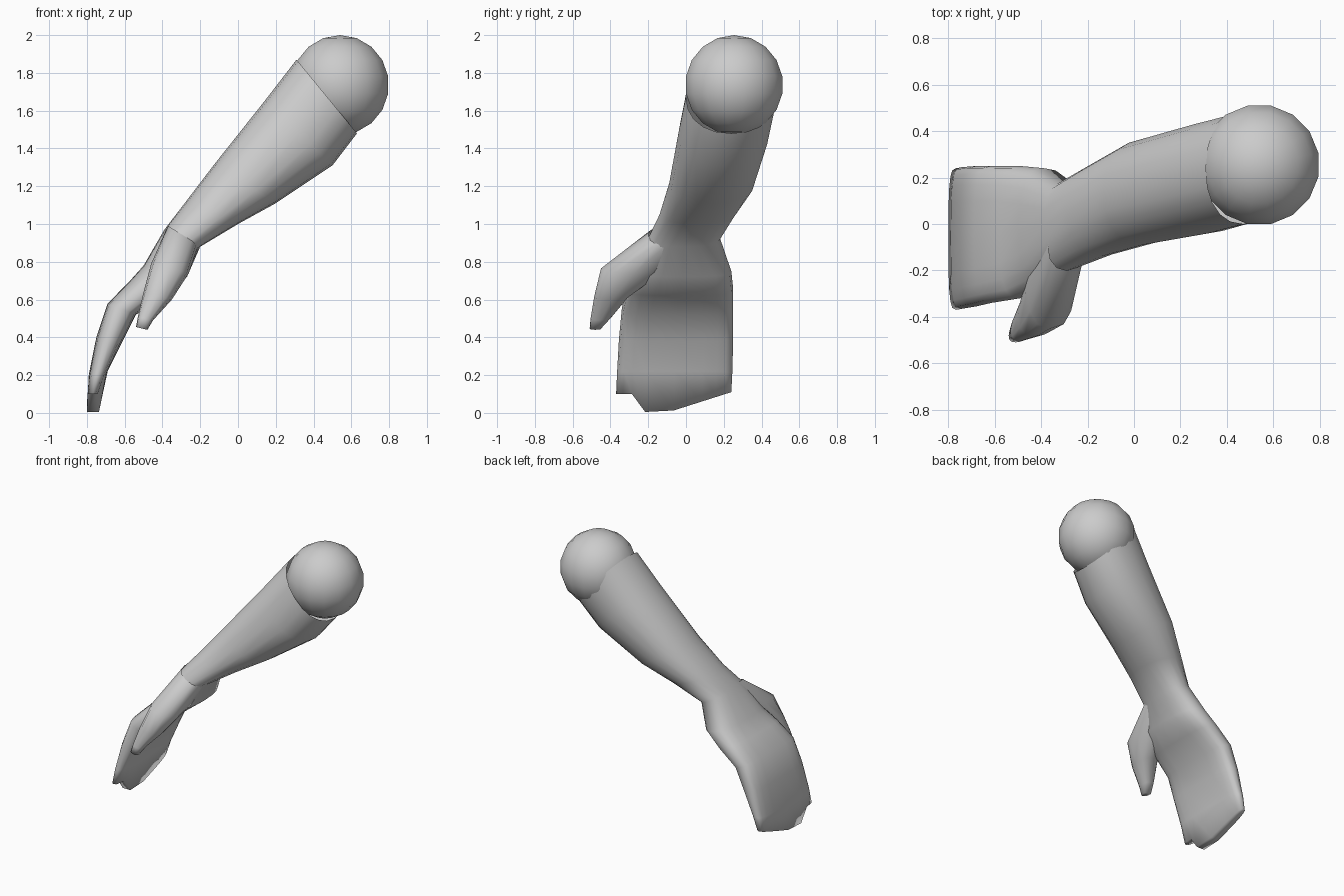
import bpy, bmesh, math

if "Cube" in bpy.data.objects:
    bpy.data.objects.remove(bpy.data.objects["Cube"])

grey = bpy.data.materials.new("plain grey")
grey.use_nodes = True
grey.diffuse_color = (0.6, 0.6, 0.6, 1)
grey.node_tree.nodes["Principled BSDF"].inputs["Base Color"].default_value = (0.6, 0.6, 0.6, 1)


def finish(name, bm):
    bmesh.ops.recalc_face_normals(bm, faces=bm.faces)
    for f in bm.faces:
        f.smooth = True
    mesh = bpy.data.meshes.new(name)
    bm.to_mesh(mesh)
    bm.free()
    mesh.materials.append(grey)
    ob = bpy.data.objects.new(name, mesh)
    bpy.context.collection.objects.link(ob)
    return ob


def power(v, e):
    return math.copysign(abs(v) ** e, v)


def loft(name, sections, sides, tip=None):
    """Section: back-of-hand (x, z), palm-side (x, z), y range, squareness."""
    bm = bmesh.new()
    rings = []
    for (xd, zd), (xp, zp), (y0, y1), e in sections:
        ring = []
        for i in range(sides):
            a = 2 * math.pi * i / sides
            s = (1 + power(math.sin(a), e)) / 2
            y = (y0 + y1) / 2 + power(math.cos(a), e) * (y1 - y0) / 2
            ring.append(bm.verts.new((xp + (xd - xp) * s, y, zp + (zd - zp) * s)))
        rings.append(ring)
    if tip:
        for v in rings[-1]:
            v.co.z = tip(v.co.y)
    for a, b in zip(rings, rings[1:]):
        for i in range(sides):
            j = (i + 1) % sides
            bm.faces.new((a[i], a[j], b[j], b[i]))
    # Close the far end with strips joining back to palm
    end = rings[-1]
    for i in range(sides // 2):
        quad = [end[i], end[i + 1], end[-i - 1], end[-i % sides]]
        bm.faces.new(list(dict.fromkeys(quad)))
    return finish(name, bm)


def fingertip_height(y):
    if y < -0.22:
        return 0.1
    return 0.005 + 0.105 * max(0, (y + 0.09) / 0.33)


# Elbow ball
bm = bmesh.new()
bmesh.ops.create_uvsphere(bm, u_segments=16, v_segments=9, radius=0.264)
ball = finish("elbow_ball", bm)
ball.location = (0.54, 0.255, 1.736)
ball.rotation_euler.z = math.pi / 16

# Forearm tapering into the wrist, palm and joined fingers
loft("forearm_and_hand", [
    ((0.31, 1.87), (0.63, 1.48), (0.0, 0.48), 0.9),
    ((0.14, 1.65), (0.50, 1.31), (-0.04, 0.44), 0.9),
    ((-0.13, 1.31), (0.20, 1.11), (-0.09, 0.36), 0.9),
    ((-0.29, 1.10), (0.0, 1.0), (-0.14, 0.26), 0.9),
    ((-0.39, 0.97), (-0.2, 0.88), (-0.2, 0.18), 0.8),
    ((-0.50, 0.78), (-0.27, 0.72), (-0.28, 0.24), 0.75),
    ((-0.58, 0.69), (-0.40, 0.62), (-0.32, 0.25), 0.65),
    ((-0.69, 0.58), (-0.54, 0.52), (-0.34, 0.25), 0.6),
    ((-0.75, 0.40), (-0.61, 0.38), (-0.355, 0.25), 0.6),
    ((-0.79, 0.20), (-0.69, 0.22), (-0.365, 0.245), 0.6),
    ((-0.80, 0.06), (-0.735, 0.05), (-0.37, 0.24), 0.6),
], 20, fingertip_height)

# Thumb
loft("thumb", [
    ((-0.37, 0.99), (-0.21, 0.89), (-0.2, 0.0), 0.9),
    ((-0.46, 0.79), (-0.26, 0.74), (-0.45, -0.1), 0.8),
    ((-0.50, 0.64), (-0.35, 0.60), (-0.485, -0.3), 0.8),
    ((-0.53, 0.51), (-0.45, 0.49), (-0.505, -0.40), 0.8),
    ((-0.54, 0.455), (-0.48, 0.44), (-0.51, -0.45), 0.7),
], 12)
